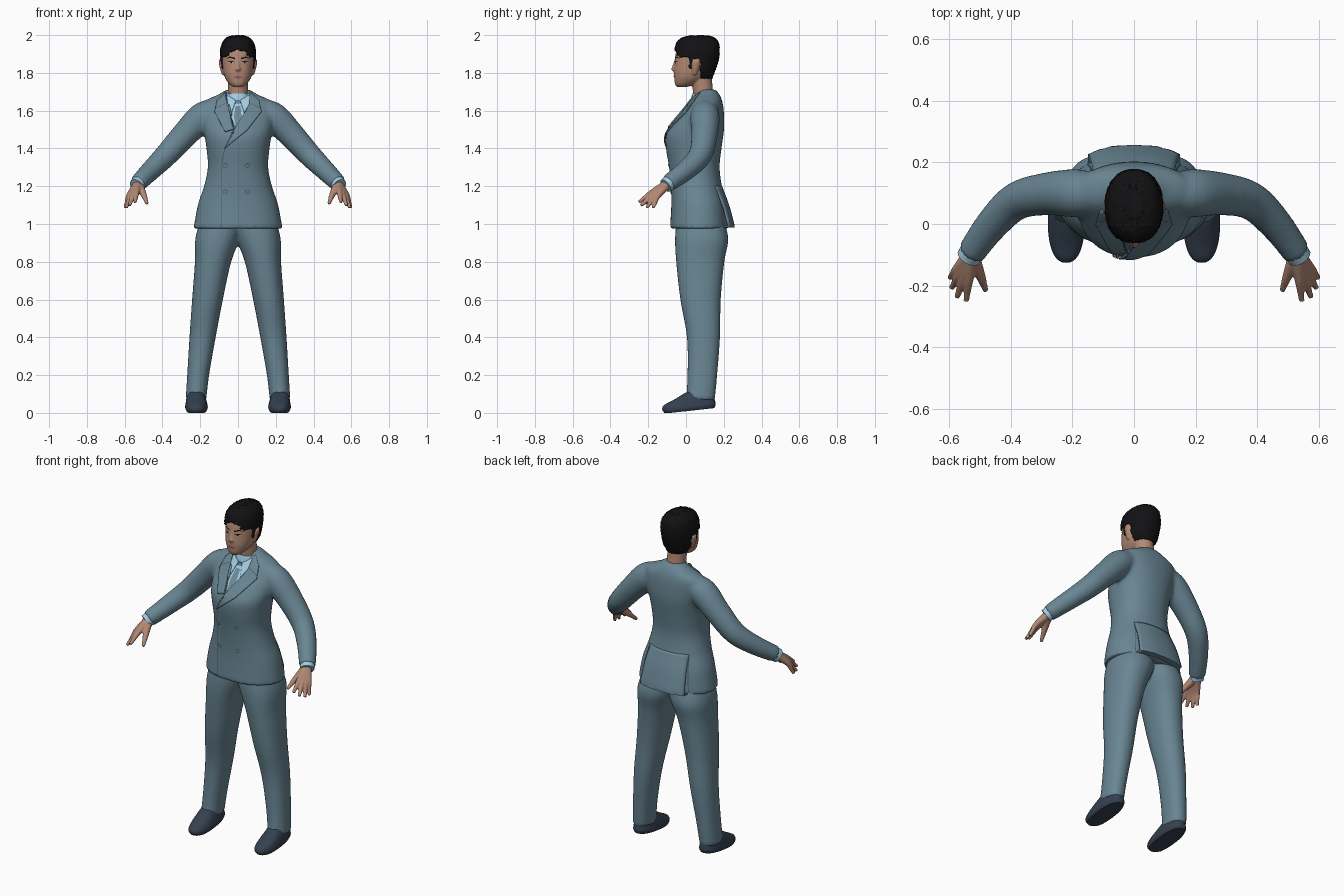
import bpy, bmesh, math, random
from mathutils import Vector
from mathutils.bvhtree import BVHTree

random.seed(4)
if "Cube" in bpy.data.objects:
    bpy.data.objects.remove(bpy.data.objects["Cube"])


def material(name, rgb):
    m = bpy.data.materials.new(name)
    m.use_nodes = True
    m.diffuse_color = (*rgb, 1)
    m.node_tree.nodes["Principled BSDF"].inputs["Base Color"].default_value = (*rgb, 1)
    return m


SUIT = material("slate blue cloth", (0.14, 0.235, 0.29))
SEAM = material("dark seam", (0.06, 0.105, 0.135))
SHIRT = material("pale blue shirt", (0.36, 0.61, 0.77))
TIE = material("grey blue tie", (0.16, 0.25, 0.32))
SKIN = material("skin", (0.45, 0.25, 0.175))
LIPS = material("lips", (0.3, 0.13, 0.1))
HAIR = material("black hair", (0.006, 0.006, 0.007))
WHITE = material("eye white", (0.5, 0.46, 0.42))
SHOE = material("navy leather", (0.035, 0.052, 0.078))


def spline(rows, steps):
    """Smooth interpolation through rows of numbers."""
    out = []
    for i in range(len(rows) - 1):
        p0, p1, p2, p3 = (rows[min(max(i + k, 0), len(rows) - 1)] for k in (-1, 0, 1, 2))
        for s in range(steps):
            t = s / steps
            out.append([b + 0.5 * t * (c - a + t * (2*a - 5*b + 4*c - d + t * (3*(b - c) + d - a)))
                        for a, b, c, d in zip(p0, p1, p2, p3)])
    return out + [list(rows[-1])]


def skin_rings(bm, rings):
    rows = [[bm.verts.new(p) for p in ring] for ring in rings]
    n = len(rows[0])
    for a, b in zip(rows, rows[1:]):
        for i in range(n):
            bm.faces.new((a[i], a[(i + 1) % n], b[(i + 1) % n], b[i]))
    bm.faces.new(rows[0])
    bm.faces.new(rows[-1])


def loft(bm, sections, side=1, power=2.2, count=40, steps=5):
    """Stack of rounded horizontal sections: z, x0, x1, y0, y1."""
    rings = []
    for z, x0, x1, y0, y1 in spline(sections, steps):
        ring = []
        for i in range(count):
            a = math.tau * i / count
            c, s = math.cos(a), math.sin(a)
            u = math.copysign(abs(c) ** (2 / power), c)
            v = math.copysign(abs(s) ** (2 / power), s)
            ring.append((side * ((x0 + x1) + (x1 - x0) * u) / 2, ((y0 + y1) + (y1 - y0) * v) / 2, z))
        rings.append(ring)
    skin_rings(bm, rings)


def tube(bm, path, side=1, count=20, steps=5):
    """Round limb along points: x, y, z, radius."""
    pts = spline(path, steps)
    rings = []
    for i, (x, y, z, r) in enumerate(pts):
        d = Vector(pts[min(i + 1, len(pts) - 1)][:3]) - Vector(pts[max(i - 1, 0)][:3])
        u = d.cross(Vector((0, 1, 0.3))).normalized()
        v = d.cross(u).normalized()
        ring = [Vector((x, y, z)) + r * (u * math.cos(a) + v * math.sin(a))
                for a in (math.tau * k / count for k in range(count))]
        rings.append([(side * p.x, p.y, p.z) for p in ring])
    skin_rings(bm, rings)


def finish(bm, name, mat, voxel=0, smooth=4):
    bmesh.ops.recalc_face_normals(bm, faces=bm.faces)
    me = bpy.data.meshes.new(name)
    bm.to_mesh(me)
    bm.free()
    me.materials.append(mat)
    me.shade_smooth()
    ob = bpy.data.objects.new(name, me)
    bpy.context.collection.objects.link(ob)
    if voxel:
        mod = ob.modifiers.new("blend", "REMESH")
        mod.mode, mod.voxel_size, mod.use_smooth_shade = "VOXEL", voxel, True
        mod = ob.modifiers.new("soften", "SMOOTH")
        mod.factor, mod.iterations = 0.5, smooth
    else:
        me.set_sharp_from_angle(angle=math.radians(50))
    return ob


def surface(ob):
    bpy.context.view_layer.update()
    return BVHTree.FromObject(ob, bpy.context.evaluated_depsgraph_get())


def plate(name, mat, tree, outline, lift=0.003, thick=0.0, face=-1, cuts=3):
    """Flat outline in x, z laid onto a surface from the front or back."""
    bm = bmesh.new()
    bm.faces.new([bm.verts.new((x, 0, z)) for x, z in outline])
    bmesh.ops.triangulate(bm, faces=bm.faces)
    for _ in range(cuts):
        bmesh.ops.subdivide_edges(bm, edges=bm.edges, cuts=1, use_grid_fill=True)
    for v in bm.verts:
        hit = tree.ray_cast(Vector((v.co.x, face * 2, v.co.z)), Vector((0, -face, 0)))[0]
        hit = hit or tree.find_nearest(v.co)[0]
        v.co.y = hit.y + face * (lift(v.co.z) if callable(lift) else lift)
    ob = finish(bm, name, mat)
    if sum(p.normal.y for p in ob.data.polygons) * face < 0:
        ob.data.flip_normals()
    if thick:
        ob.modifiers.new("thickness", "SOLIDIFY").thickness = thick
    return ob


def strip(name, mat, tree, pts, w=0.004, **kw):
    """Narrow line following a path in x, z."""
    for (x0, z0), (x1, z1) in zip(pts, pts[1:]):
        d = Vector((z1 - z0, x0 - x1)).normalized() * w / 2
        plate(name, mat, tree, [(x0 + d.x, z0 + d.y), (x1 + d.x, z1 + d.y),
                                (x1 - d.x, z1 - d.y), (x0 - d.x, z0 - d.y)], **kw)


def disc(x, z, rx, rz, n=12):
    return [(x + rx * math.cos(math.tau * i / n), z + rz * math.sin(math.tau * i / n)) for i in range(n)]


# Jacket: torso and sleeves blended together
bm = bmesh.new()
torso = [(0.975, 0.236, -0.085, 0.228), (1.1, 0.213, -0.078, 0.213), (1.2, 0.18, -0.08, 0.19),
         (1.3, 0.16, -0.09, 0.178), (1.4, 0.167, -0.106, 0.188), (1.47, 0.178, -0.106, 0.198),
         (1.53, 0.188, -0.068, 0.203), (1.6, 0.195, -0.01, 0.2), (1.65, 0.178, 0.028, 0.192),
         (1.685, 0.105, 0.05, 0.178), (1.712, 0.062, 0.07, 0.158)]
loft(bm, [(z, -w, w, f, b) for z, w, f, b in torso])
sleeve = [(0.12, 0.1, 1.6, 0.065), (0.19, 0.1, 1.565, 0.078), (0.28, 0.098, 1.475, 0.07),
          (0.38, 0.075, 1.365, 0.062), (0.46, 0, 1.285, 0.054), (0.53, -0.095, 1.215, 0.046)]
for s in (1, -1):
    tube(bm, sleeve, s, 28)
jacket = finish(bm, "jacket", SUIT, 0.011, 6)
cloth = surface(jacket)

# Flared back panel between the two vents
plate("back_panel", SUIT, cloth, [(-0.15, 0.968), (0.15, 0.968), (0.13, 1.2), (-0.13, 1.2)],
      lift=lambda z: 0.002 + 0.033 * (1.2 - z) / 0.23, thick=0.009, face=1, cuts=4)
for s in (1, -1):
    strip("vent_seam", SEAM, cloth, [(s * 0.155, 0.98), (s * 0.133, 1.18)], face=1)

# Trousers
bm = bmesh.new()
leg = [(0.07, 0.168, 0.277, 0.0, 0.153), (0.2, 0.153, 0.269, 0.008, 0.165), (0.4, 0.118, 0.257, 0.005, 0.18),
       (0.6, 0.08, 0.243, -0.03, 0.184), (0.8, 0.036, 0.228, -0.052, 0.203),
       (0.92, -0.01, 0.226, -0.058, 0.224), (1.02, -0.04, 0.2, -0.05, 0.2)]
for s in (1, -1):
    loft(bm, leg, s)
finish(bm, "trousers", SUIT, 0.01, 4)

# Shoes with a slightly raised heel
shoe = [(0, 0.168, 0.272, -0.115, 0.15), (0.018, 0.16, 0.28, -0.126, 0.157), (0.042, 0.164, 0.277, -0.115, 0.153),
        (0.07, 0.172, 0.272, -0.06, 0.148), (0.1, 0.182, 0.262, 0.0, 0.143)]
for s, label in ((1, "left_shoe"), (-1, "right_shoe")):
    bm = bmesh.new()
    loft(bm, shoe, s, 2.4)
    for v in bm.verts:
        v.co.z += 0.11 * max(v.co.y + 0.08, 0)
    finish(bm, label, SHOE)

# Hands and shirt cuffs
wrist = (0.528, -0.095, 1.213, 0.026)
fingers = [((0.537, -0.18, 1.167), (0.545, -0.25, 1.116)), ((0.553, -0.175, 1.158), (0.575, -0.238, 1.098)),
           ((0.567, -0.163, 1.152), (0.592, -0.208, 1.086)), ((0.575, -0.147, 1.152), (0.598, -0.175, 1.086)),
           ((0.498, -0.17, 1.152), (0.481, -0.217, 1.108))]
for s, label in ((1, "left"), (-1, "right")):
    bm = bmesh.new()
    for knuckle, tip in fingers:
        mid = Vector(knuckle).lerp(Vector(tip), 0.6)
        tube(bm, [wrist, (*knuckle, 0.016), (*mid, 0.0115), (*tip, 0.009)], s, 12)
    finish(bm, label + "_hand", SKIN, 0.0045, 3)
    bm = bmesh.new()
    tube(bm, [(0.52, -0.08, 1.225, 0.04), (0.538, -0.108, 1.203, 0.039)], s)
    finish(bm, label + "_shirt_cuff", SHIRT)

# Head with neck, nose and ears
bm = bmesh.new()
skull = [(1.724, 0.02, -0.046, 0.0), (1.74, 0.045, -0.058, 0.05), (1.77, 0.067, -0.062, 0.1),
         (1.8, 0.077, -0.064, 0.125), (1.84, 0.083, -0.061, 0.145), (1.88, 0.085, -0.058, 0.155),
         (1.92, 0.083, -0.05, 0.155), (1.96, 0.065, -0.03, 0.135), (1.985, 0.03, 0.01, 0.09)]
loft(bm, [(z, -w, w, f, b) for z, w, f, b in skull])
tube(bm, [(0, 0.095, 1.63, 0.058), (0, 0.09, 1.7, 0.053), (0, 0.08, 1.79, 0.056)])
nose = [(1.808, 0.01, -0.068), (1.819, 0.018, -0.078), (1.835, 0.011, -0.073), (1.87, 0.007, -0.06)]
loft(bm, [(z, -w, w, y, -0.03) for z, w, y in nose], count=16)
for s in (1, -1):
    loft(bm, [(1.79, 0.07, 0.085, 0.035, 0.055), (1.825, 0.07, 0.096, 0.03, 0.068),
              (1.86, 0.07, 0.102, 0.03, 0.076), (1.875, 0.07, 0.095, 0.04, 0.068)], s, count=16)
skin = surface(finish(bm, "head", SKIN, 0.005, 3))

# Painted face features
for s in (1, -1):
    plate("eye_white", WHITE, skin, disc(s * 0.037, 1.856, 0.014, 0.005), 0.0015, cuts=1)
    plate("iris", HAIR, skin, disc(s * 0.036, 1.856, 0.0055, 0.0055), 0.0025, cuts=1)
    strip("upper_lid", HAIR, skin, [(s * 0.02, 1.857), (s * 0.036, 1.863), (s * 0.054, 1.858)], 0.004, lift=0.003)
    plate("eyebrow", HAIR, skin, [(s * x, z) for x, z in
          ((0.016, 1.871), (0.042, 1.88), (0.064, 1.874), (0.042, 1.887), (0.016, 1.88))], 0.002)
plate("lips", LIPS, skin, [(-0.026, 1.777), (-0.006, 1.786), (0.006, 1.786), (0.026, 1.777),
                           (0.01, 1.768), (-0.01, 1.768)], 0.002)

# Short hair cap, trimmed around face and ears
bm = bmesh.new()
cap = [(1.762, 0.055, 0.0, 0.135), (1.8, 0.081, -0.02, 0.15), (1.84, 0.09, -0.055, 0.165),
       (1.88, 0.094, -0.064, 0.175), (1.92, 0.094, -0.062, 0.178), (1.96, 0.083, -0.05, 0.173),
       (1.985, 0.062, -0.022, 0.152), (1.998, 0.03, 0.02, 0.115)]
loft(bm, [(z, -w, w, f, b) for z, w, f, b in cap], count=90, steps=7)


def bare(p):
    if p.z > 1.905 - 0.25 * abs(p.x) + 0.02 * (abs(p.x) < 0.05):
        return False
    return p.y < 0.018 or (p.y < 0.078 and p.z < 1.872 and (p.y > 0.034 or p.z < 1.825)) or p.z < 1.768


bmesh.ops.delete(bm, geom=[f for f in bm.faces if bare(f.calc_center_median())], context="FACES")
for v in bm.verts:
    v.co += Vector((random.uniform(-1, 1), random.uniform(-1, 1), random.uniform(-1, 1))) * 0.002
finish(bm, "hair", HAIR).modifiers.new("thickness", "SOLIDIFY").thickness = 0.014

# Shirt collar band, shirt front, collar points and tie
bm = bmesh.new()
loft(bm, [(1.635, -0.062, 0.062, 0.022, 0.155), (1.67, -0.063, 0.063, 0.028, 0.152),
          (1.692, -0.058, 0.058, 0.034, 0.148)])
band = surface(finish(bm, "shirt_collar_band", SHIRT))
plate("shirt_front", SHIRT, cloth, [(-0.068, 1.685), (0.068, 1.685), (0.045, 1.6), (-0.012, 1.515), (-0.05, 1.6)], 0.004, cuts=4)
plate("tie_blade", TIE, cloth, [(-0.013, 1.625), (0.013, 1.625), (0.019, 1.565), (-0.012, 1.516), (-0.022, 1.57)], 0.008)
plate("tie_knot", TIE, band, [(-0.017, 1.655), (0.017, 1.655), (0.011, 1.622), (-0.011, 1.622)], 0.008, 0.006)
for s in (1, -1):
    plate("collar_point", SHIRT, cloth, [(s * 0.062, 1.685), (s * 0.012, 1.655), (s * 0.034, 1.59), (s * 0.06, 1.635)],
          0.011, 0.005)

# Lapels, wrap edge and buttons
lapels = {"left_lapel": [(0.066, 1.7), (0.112, 1.655), (0.125, 1.595), (0.05, 1.5), (-0.07, 1.4), (-0.015, 1.51), (0.046, 1.605)],
          "right_lapel": [(-0.066, 1.7), (-0.112, 1.655), (-0.125, 1.595), (-0.07, 1.49), (-0.02, 1.505), (-0.05, 1.605)]}
for name, outline in lapels.items():
    plate(name, SUIT, cloth, outline, 0.009, 0.007, cuts=4)
    strip("lapel_notch", SEAM, cloth, [(outline[2][0] * 0.98, 1.612), (outline[2][0] * 0.55, 1.638)], 0.003, lift=0.011)
strip("lapel_edge", SEAM, cloth, [(0.046, 1.605), (-0.015, 1.51), (-0.07, 1.4)], 0.004, lift=0.0105)
strip("wrap_edge", SEAM, cloth, [(-0.07, 1.4), (-0.086, 1.32), (-0.086, 0.985)], 0.004)
for x in (-0.068, 0.05):
    for z in (1.31, 1.17):
        plate("button", SEAM, cloth, disc(x, z, 0.013, 0.013), 0.004, cuts=1)
        plate("button_face", SUIT, cloth, disc(x, z, 0.009, 0.009), 0.006, cuts=1)
